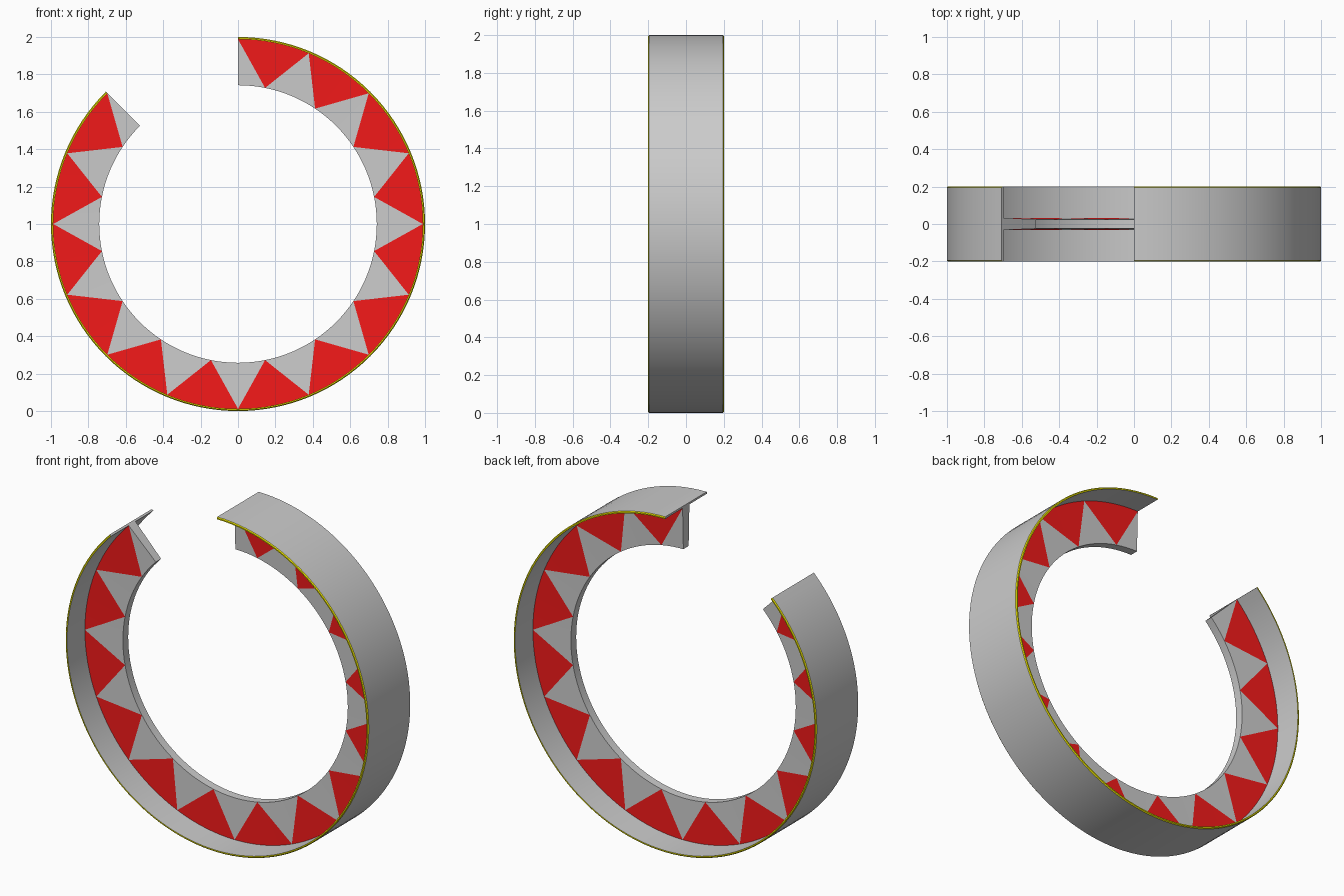
import bpy, bmesh
from math import radians, sin, cos

if "Cube" in bpy.data.objects:
    bpy.data.objects.remove(bpy.data.objects["Cube"])

BAYS, SUB = 14, 8               # 14 bays of 22.5 degrees, each cut into 8 steps
N = BAYS * SUB                  # total steps along the 315 degree arc
STEP = radians(22.5 / SUB)
R_OUT, R_SHELL, R_IN = 1.0, 0.988, 0.742
HALF_W, CHAMFER = 0.2, 0.005
Y_OUT, Y_IN = 0.032, 0.025      # half thickness of web at outer / inner radius


def point(i, r, y):
    """Point at arc step i, running clockwise from the top of the ring."""
    return (r * sin(i * STEP), y, 1 + r * cos(i * STEP))


def material(name, rgb):
    m = bpy.data.materials.new(name)
    m.diffuse_color = (*rgb, 1)
    m.use_nodes = True
    m.node_tree.nodes["Principled BSDF"].inputs["Base Color"].default_value = m.diffuse_color
    return m


def build(name, faces, mat=None):
    """Object from a list of polygons given as point lists, welded together."""
    bm = bmesh.new()
    for f in faces:
        bm.faces.new([bm.verts.new(p) for p in f])
    bmesh.ops.remove_doubles(bm, verts=bm.verts, dist=1e-5)
    me = bpy.data.meshes.new(name)
    bm.to_mesh(me)
    bm.free()
    ob = bpy.data.objects.new(name, me)
    bpy.context.collection.objects.link(ob)
    if mat:
        me.materials.append(mat)
    bpy.context.view_layer.objects.active = ob
    ob.select_set(True)
    bpy.ops.object.shade_smooth_by_angle(angle=radians(30))
    ob.select_set(False)
    return ob


def sweep(a, b):
    """Strip of quads along the arc between profile points a and b (r, y)."""
    return [[point(i, *a), point(i, *b), point(i + 1, *b), point(i + 1, *a)]
            for i in range(N)]


red = material("red", (0.9, 0.01, 0.01))
yellow = material("yellow", (0.9, 0.85, 0.0))

# Wide outer band: outside and inside skins plus both end caps
o = HALF_W - CHAMFER
band = sweep((R_OUT, -o), (R_OUT, o)) + sweep((R_SHELL, HALF_W), (R_SHELL, -HALF_W))
profile = [(R_SHELL, -HALF_W), (R_OUT - CHAMFER, -HALF_W), (R_OUT, -o),
           (R_OUT, o), (R_OUT - CHAMFER, HALF_W), (R_SHELL, HALF_W)]
band.append([point(0, *p) for p in profile])
band.append([point(N, *p) for p in reversed(profile)])
build("outer_band", band)

# Yellow edges with a small chamfer
front = sweep((R_SHELL, -HALF_W), (R_OUT - CHAMFER, -HALF_W)) \
    + sweep((R_OUT - CHAMFER, -HALF_W), (R_OUT, -o))
back = [[(x, -y, z) for x, y, z in reversed(f)] for f in front]
build("front_rim", front, yellow)
build("back_rim", back, yellow)

# Central web: red triangles pointing inward, grey triangles between them
reds, greys = [], []
half = SUB // 2
for s in (-1, 1):
    def add(target, a, b, c):
        target.append([a, b, c] if s < 0 else [c, b, a])
    for k in range(BAYS):
        apex = point(k * SUB + half, R_IN, s * Y_IN)
        for i in range(k * SUB, (k + 1) * SUB):
            add(reds, point(i, R_SHELL, s * Y_OUT), point(i + 1, R_SHELL, s * Y_OUT), apex)
    for k in range(BAYS + 1):
        tip = point(k * SUB, R_SHELL, s * Y_OUT)
        for i in range(max(0, k * SUB - half), min(N, k * SUB + half)):
            add(greys, point(i + 1, R_IN, s * Y_IN), point(i, R_IN, s * Y_IN), tip)

# Web inner edge and end caps
greys += sweep((R_IN, Y_IN), (R_IN, -Y_IN))
cap = [(R_IN, -Y_IN), (R_SHELL, -Y_OUT), (R_SHELL, Y_OUT), (R_IN, Y_IN)]
greys.append([point(0, *p) for p in cap])
greys.append([point(N, *p) for p in reversed(cap)])
build("web_panels", greys)
build("red_triangles", reds, red)
